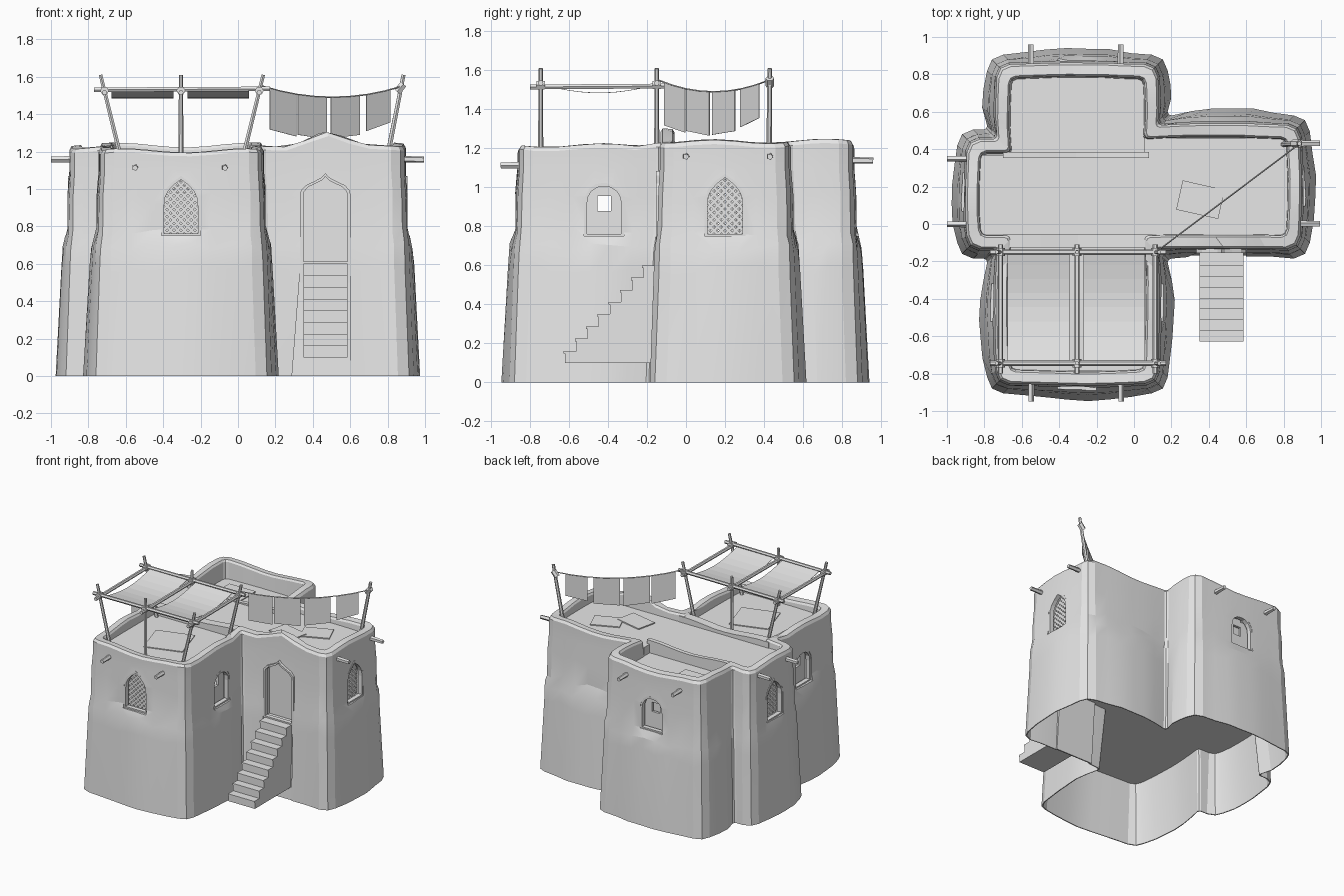
import bpy, bmesh, math, random
from mathutils import Vector

if "Cube" in bpy.data.objects:
    bpy.data.objects.remove(bpy.data.objects["Cube"])

random.seed(4)
plaster = bpy.data.materials.new("plain_grey")
plaster.diffuse_color = (0.8, 0.8, 0.8, 1)
plaster.use_nodes = True
plaster.node_tree.nodes["Principled BSDF"].inputs["Base Color"].default_value = plaster.diffuse_color


def mesh(name, verts, faces):
    me = bpy.data.meshes.new(name)
    me.from_pydata([tuple(v) for v in verts], [], faces)
    bm = bmesh.new()
    bm.from_mesh(me)
    bmesh.ops.recalc_face_normals(bm, faces=bm.faces)
    bm.to_mesh(me)
    bm.free()
    me.materials.append(plaster)
    ob = bpy.data.objects.new(name, me)
    bpy.context.collection.objects.link(ob)
    return ob


def loft(name, rings, caps=True, closed=False):
    n, m = len(rings[0]), len(rings)
    faces = []
    for i in range(m if closed else m - 1):
        a, b = i * n, (i + 1) % m * n
        faces += [(a + j, a + (j + 1) % n, b + (j + 1) % n, b + j) for j in range(n)]
    if caps:
        faces += [tuple(range(n)), tuple(range((m - 1) * n, m * n))]
    return mesh(name, [v for r in rings for v in r], faces)


# Wall directions: outward vector and tangent
SIDES = {"front": ((0, -1), (1, 0)), "back": ((0, 1), (1, 0)),
         "right": ((1, 0), (0, 1)), "left": ((-1, 0), (0, 1))}


def on_wall(side, u, d, z):
    o, t = SIDES[side]
    return Vector((o[0] * d + t[0] * u, o[1] * d + t[1] * u, z))


def extrude(name, outline, side, d0, d1):
    return loft(name, [[on_wall(side, u, d, z) for u, z in outline] for d in (d0, d1)])


def rect(u0, u1, z0, z1):
    return [(u0, z0), (u1, z0), (u1, z1), (u0, z1)]


def slab(name, plan, z0, z1):
    return loft(name, [[(x, y, z) for x, y in plan] for z in (z0, z1)])


def pole(name, a, b, r=0.014, sides=6, r2=None):
    a, b = Vector(a), Vector(b)
    q = (b - a).to_track_quat('Z', 'Y')
    ring = lambda c, rad: [c + q @ Vector((rad * math.cos(k * math.tau / sides),
                                          rad * math.sin(k * math.tau / sides), 0)) for k in range(sides)]
    return loft(name, [ring(a, r), ring(b, r2 or r)])


# House footprint at rim height
PLAN = [(-.73, -.85), (.125, -.85), (.125, -.13), (.885, -.13), (.885, .525), (.125, .525),
        (.125, .85), (-.73, .85), (-.73, .45), (-.89, .45), (-.89, -.13), (-.73, -.13)]
noise = [random.uniform(-.008, .008) for _ in range(300)]


def outline(d, r, k):
    """Footprint offset by d, corners rounded by r, edges bulged by k."""
    n, pts, corners, rad = len(PLAN), [], [], []
    dirs = [(Vector(PLAN[(i + 1) % n]) - Vector(PLAN[i])) for i in range(n)]
    lens = [e.length for e in dirs]
    dirs = [e.normalized() for e in dirs]
    norms = [Vector((e.y, -e.x)) for e in dirs]
    for i in range(n):
        corners.append(Vector(PLAN[i]) + d * (norms[i - 1] + norms[i]))
        rad.append(r if dirs[i - 1].cross(dirs[i]) > 0 else min(r, .02))
    for i in range(n):
        c, e0, e1, ri, j2 = corners[i], dirs[i - 1], dirs[i], rad[i], (i + 1) % n
        pts += [c - e0 * ri, c - (e0 - e1) * ri * .3, c + e1 * ri]
        a, b = c + e1 * ri, corners[j2] - e1 * rad[j2]
        m = max(1, round(lens[i] / .12))
        for j in range(1, m):
            t = j / m
            bulge = .036 * math.sin(math.pi * t) * min(1, lens[i] / .5) + noise[len(pts)]
            pts.append(a.lerp(b, t) + norms[i] * k * (bulge if i != 2 else -.01))
    return pts


def top(x, y):
    z = 1.205 if y < -.2 else 1.228
    z += .012 * math.sin(9 * x + 1) + .01 * math.sin(11 * y)
    if -.24 < y < 0:
        z += .095 * math.exp(-((x - .47) / .14) ** 2)
    return z


def level(d, r, k, z, rough=0):
    return [(p.x, p.y, z + random.uniform(-rough, rough)) for p in outline(d, r, k)]


def rim(d, r, drop):
    return [(p.x, p.y, top(p.x, p.y) - drop) for p in outline(d, r, .25)]


# House shell: hollow base, battered walls, wavy parapet and roof floor
house = loft("house_walls", [
    level(.015, .06, .5, .5), level(.048, .085, 1, 0), level(.055, .085, 1, 0),
    level(.034, .085, .7, .58, .03), level(.029, .08, .6, .69, .025), level(.016, .075, .25, .78, .03),
    level(.012, .07, .35, .95, .03), level(.004, .07, .25, 1.1),
    rim(.004, .07, .02), rim(-.008, .065, 0), rim(-.058, .04, 0), rim(-.068, .03, .015),
    level(-.075, .03, .25, 1.1)])


def cut(cutter):
    mod = house.modifiers.new("cut", 'BOOLEAN')
    mod.operation, mod.solver, mod.object = 'DIFFERENCE', 'EXACT', cutter
    bpy.context.view_layer.objects.active = house
    bpy.ops.object.modifier_apply(modifier=mod.name)
    bpy.data.objects.remove(cutter)


# Hollow upper storey
cut(loft("room_cutter", [level(-.09, .02, 0, .58), level(-.09, .02, 0, 1.04)]))

POINTED = [(1, 0), (.95, .3), (.77, .55), (.45, .78), (.2, .9)]
OGEE = [(1, 0), (.96, .25), (.77, .48), (.42, .66), (.15, .82)]
ROUND = [(1, 0), (.95, .4), (.75, .72), (.4, .94)]


def arch(u, w, z0, zs, z1, shape):
    h = z1 - zs
    return ([(u - w, z0), (u + w, z0)] + [(u + w * a, zs + h * b) for a, b in shape] + [(u, z1)]
            + [(u - w * a, zs + h * b) for a, b in reversed(shape)])


def frame(name, side, dist, u, w, z0, zs, z1, shape, t=.014):
    outer = arch(u, w + .004, z0 - .004, zs, z1 + .004, shape)
    inner = arch(u, w - t, z0 + t * .8, zs, z1 - t, shape)
    loft(name, [[on_wall(side, a, d, z) for a, z in o] for o, d in
                ((outer, dist - .035), (outer, dist), (inner, dist), (inner, dist - .035))], False, True)


def window(side, dist, u, lattice):
    z1, shape, w = (1.065, POINTED, .104) if lattice else (1.02, ROUND, .102)
    spec = (u, w, .75, .91, z1, shape)
    cut(extrude("window_cutter", arch(*spec), side, dist - .14, dist + .15))
    frame("window_frame", side, dist + .02, *spec)
    if lattice:
        # Diagonal lattice; bar ends are buried in the wall
        verts, faces, b, zc, h = [], [], .0055, .908, .158
        for s in (1, -1):
            for i in range(-7, 8):
                c = i * .037
                lo, hi = max(-w, -h - c), min(w, h - c)
                if hi - lo < .01:
                    continue
                base = len(verts)
                for d in (dist - .045, dist - .033):
                    for x, q in ((lo, -b), (hi, -b), (hi, b), (lo, b)):
                        verts.append(on_wall(side, u + s * (x - q), d, zc + x + c + q))
                faces += [tuple(base + k for k in f) for f in
                          ((0, 1, 2, 3), (4, 5, 6, 7), (0, 1, 5, 4), (1, 2, 6, 5), (2, 3, 7, 6), (3, 0, 4, 7))]
        mesh("window_lattice", verts, faces)
    else:
        # Shutter with a square peephole
        for r in (rect(u - .106, u - .035, .745, 1.0), rect(u + .035, u + .106, .745, 1.0),
                  rect(u - .035, u + .035, .745, .88), rect(u - .035, u + .035, .955, 1.022)):
            extrude("window_shutter", r, side, dist - .05, dist - .03)
        if side == "back":
            extrude("shutter_backing", rect(u - .05, u + .05, .86, .98), side, dist - .07, dist - .062)


window("front", .85, -.305, True)
window("right", .885, .2, True)
window("left", .89, .17, True)
window("right", .125, -.42, False)
window("left", .73, -.42, False)
window("back", .85, -.305, False)

# Doorway recess running down to the ground behind the stairs
door = (.467, .132, .6, .96, 1.08, OGEE)
cut(extrude("door_cutter", [(.285, -.05), (.599, -.05)] + arch(*door)[1:] + [(.335, .6)], "front", .055, .33))
frame("door_frame", "front", .155, *door)
extrude("door_panel", rect(.31, .615, .55, 1.09), "front", .055, .075)
extrude("door_sill", rect(.318, .608, .5, .598), "front", .05, .15)
extrude("door_base", [(-.12, .52), (-.145, .52), (-.168, 0), (-.158, 0)], "right", .275, .61)

bpy.ops.object.select_all(action='DESELECT')
house.select_set(True)
bpy.context.view_layer.objects.active = house
bpy.ops.object.shade_smooth_by_angle(angle=math.radians(13))

# Raised roof terraces
slab("main_terrace", [(-.825, -.06), (.82, -.06), (.82, .46), (.055, .46), (.055, .37), (-.825, .37)], 1.09, 1.17)
slab("front_terrace", [(-.665, -.785), (.06, -.785), (.06, -.11), (-.665, -.11)], 1.09, 1.15)

# Parapets between the roof terraces
for name, side, d0, d1, x0, x1, y in (("front_divider", "front", .055, .125, -.7, .1, -.1),
                                      ("back_divider", "back", .352, .385, -.7, .08, .37)):
    xs = [x0 + (x1 - x0) * i / 8 for i in range(9)]
    drop = .012 if side == "front" else .03
    extrude(name, [(x0, 1.06), (x1, 1.06)] + [(x, top(x, y) - drop) for x in reversed(xs)], side, d0, d1)

# Stairs
steps, y0, dy, dz = 8, .62, .0575, .0625
prof = [(-y0, .1)]
for i in range(steps):
    z = .1 + dz * (i + 1)
    y = -y0 + dy * i
    prof += [(y, z - .014), (y - .007, z - .014), (y - .007, z), (y + dy, z)]
prof += [(-.14, .6), (-.165, .1)]
extrude("stairs", prof, "right", .35, .585)

# Beam ends poking through the walls
for side, dist, us, z in (("front", .84, (-.55, -.07), 1.115), ("back", .85, (-.55, -.07), 1.14),
                          ("right", .885, (0, .43), 1.16), ("left", .89, (0, .35), 1.16)):
    for u in us:
        pole("beam_end", on_wall(side, u, dist - .05, z), on_wall(side, u, dist + .11, z - .003), .019, 5, .016)

# Awning frame
ROWS = (-.745, -.15)
for x0, x1 in ((-.61, -.735), (-.305, -.305), (.01, .135)):
    xb = x0 + (x1 - x0) * .83
    for y in ROWS:
        pole("awning_post", (x0, y, 1.1), (x1, y, 1.61), .014, 6, .011)
        pole("lashing", (xb, y - .022, 1.525), (xb, y + .022, 1.525), .024)
    pole("awning_rail", (xb, -.8, 1.515), (xb, -.11, 1.52), .014)
for y in ROWS:
    pole("awning_crossbar", (-.77, y, 1.53), (.17, y, 1.535), .014)

# Sagging awning cloth
for x0, x1 in ((-.675, -.345), (-.27, .06)):
    rings = []
    for i in range(9):
        t = i / 8
        y, z = -.745 + .6 * t, 1.525 - .042 * math.sin(math.pi * t)
        rings.append([(x0, y, z), (x1, y, z), (x1, y, z + .003), (x0, y, z + .003)])
    loft("awning_cloth", rings)

# Washing line with hanging cloths
pole("line_post", (.785, .425, 1.1), (.885, .43, 1.61), .015, 6, .012)
pole("line_lashing", (.85, .43, 1.52), (.885, .43, 1.56), .022)


def line(x):
    t = (x - .13) / .75
    return Vector((x, -.14 + .565 * t, 1.55 - .06 * 4 * t * (1 - t)))


for i in range(8):
    pole("washing_line", line(.13 + .75 * i / 8), line(.13 + .75 * (i + 1) / 8), .004, 4)
for x0, x1, h0, h1 in ((.17, .31, .22, .225), (.32, .475, .215, .225), (.495, .65, .22, .21), (.685, .815, .195, .175)):
    a, b, off = line(x0), line(x1), Vector((.004, -.005, 0))
    quad = [a, b, b + Vector((0, 0, -h1)), a + Vector((0, 0, -h0))]
    loft("hanging_cloth", [[p - off * .4 for p in quad], [p + off * .4 for p in quad]])

# Roof mats and hatch
for name, cx, cy, w, h, ang, z in (("mat", .355, .13, .23, .16, -.22, 1.182), ("mat", .53, .25, .22, .16, .4, 1.178),
                                   ("mat", -.3, -.45, .3, .3, .3, 1.157), ("hatch", -.45, .59, .235, .22, 0, 1.108)):
    c, s = math.cos(ang), math.sin(ang)
    slab(name, [(cx + c * u * w / 2 - s * v * h / 2, cy + s * u * w / 2 + c * v * h / 2)
                for u, v in ((-1, -1), (1, -1), (1, 1), (-1, 1))], z - .009, z)
